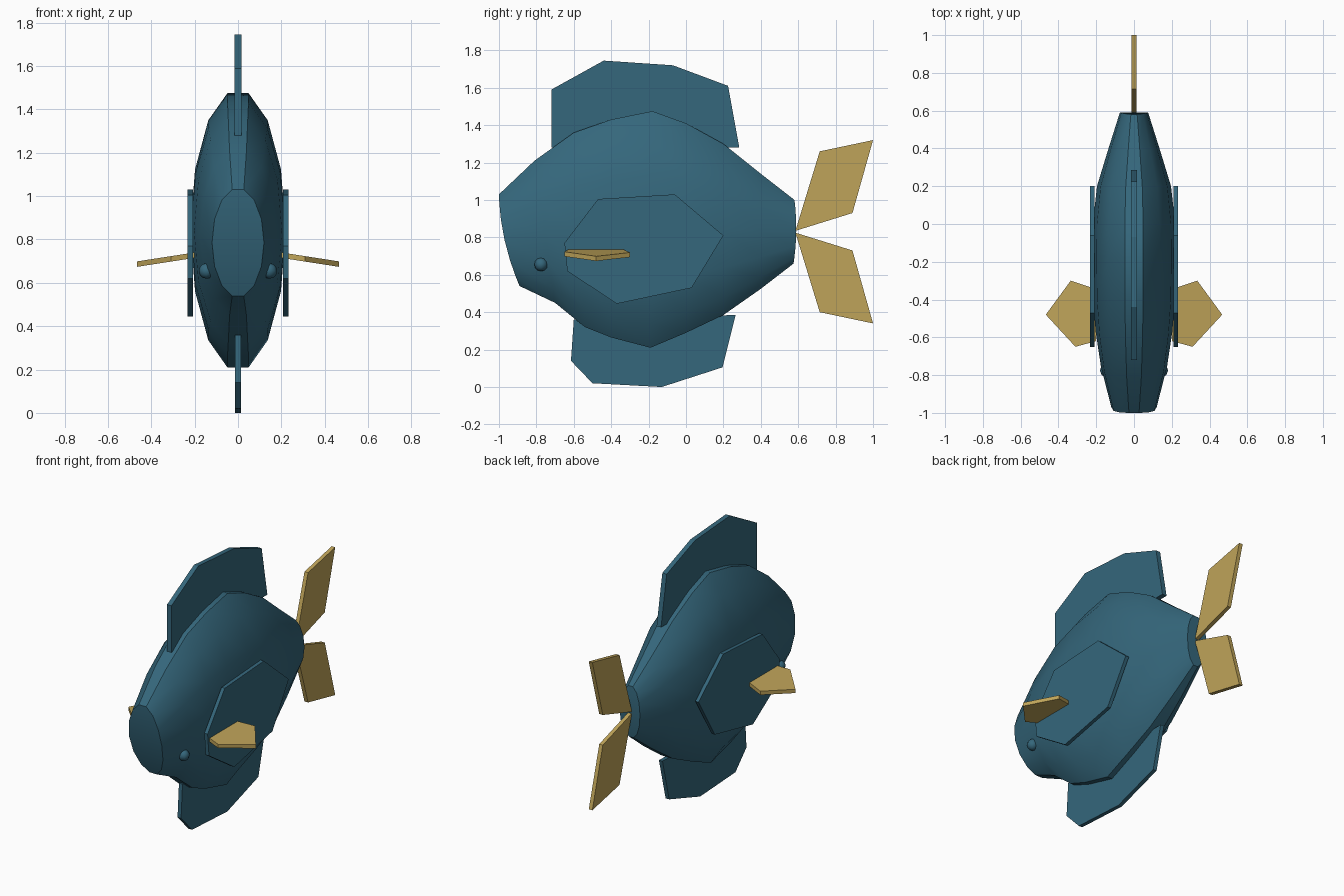
import bpy, bmesh, math
from mathutils import Vector

if "Cube" in bpy.data.objects:
    bpy.data.objects.remove(bpy.data.objects["Cube"])


def material(name, rgb):
    m = bpy.data.materials.new(name)
    m.diffuse_color = (*rgb, 1)
    m.use_nodes = True
    m.node_tree.nodes["Principled BSDF"].inputs["Base Color"].default_value = m.diffuse_color
    return m


BLUE = material("deep_teal", (0.035, 0.135, 0.20))
GOLD = material("dull_gold", (0.52, 0.37, 0.10))


def finish(name, bm, mat, smooth=None):
    bmesh.ops.recalc_face_normals(bm, faces=bm.faces)
    me = bpy.data.meshes.new(name)
    bm.to_mesh(me)
    bm.free()
    me.materials.append(mat)
    ob = bpy.data.objects.new(name, me)
    bpy.context.collection.objects.link(ob)
    if smooth:
        bpy.ops.object.select_all(action='DESELECT')
        ob.select_set(True)
        bpy.context.view_layer.objects.active = ob
        bpy.ops.object.shade_smooth_by_angle(angle=math.radians(smooth))
    return ob


def slab(name, points, offset, mat):
    """Closed plate: outline of 3D points extruded by offset."""
    bm = bmesh.new()
    face = bm.faces.new([bm.verts.new(p) for p in points])
    ext = bmesh.ops.extrude_face_region(bm, geom=[face])
    new = [v for v in ext["geom"] if isinstance(v, bmesh.types.BMVert)]
    bmesh.ops.translate(bm, verts=new, vec=Vector(offset))
    return finish(name, bm, mat)


def side_plate(name, outline, x0, x1, mat):
    return slab(name, [(x0, y, z) for y, z in outline], (x1 - x0, 0, 0), mat)


# Body: 14-sided rings (y top, z top, y bottom, z bottom, half width)
SIDES = 14
rings = [(-1.0, 1.03, -.89, .54, .12), (-.81, 1.21, -.70, .45, .175),
         (-.60, 1.36, -.54, .32, .203), (-.40, 1.43, -.40, .265, .217),
         (-.18, 1.475, -.19, .21, .22), (0, 1.41, 0, .29, .218),
         (.20, 1.30, .20, .385, .196), (.40, 1.14, .40, .525, .135),
         (.58, 1.00, .575, .66, .075)]
bm = bmesh.new()
loops = []
for i, (yt, zt, yb, zb, w) in enumerate(rings):
    loop = []
    for k in range(SIDES):
        a = 2 * math.pi * (k + .5) / SIDES
        t = math.cos(a) / math.cos(math.pi / SIDES)
        bow = (1 - t * t) * (-.025 if i == 0 else .012 if i == len(rings) - 1 else 0)
        loop.append(bm.verts.new((w * math.sin(a),
                                  (yt + yb) / 2 + t * (yt - yb) / 2 + bow,
                                  (zt + zb) / 2 + t * (zt - zb) / 2)))
    loops.append(loop)
for a, b in zip(loops, loops[1:]):
    for k in range(SIDES):
        n = (k + 1) % SIDES
        bm.faces.new((a[k], a[n], b[n], b[k]))
# End caps run in strips from side to side
for loop in (loops[0], loops[-1]):
    for k in range(SIDES // 2 - 1):
        bm.faces.new((loop[k], loop[k + 1], loop[SIDES - 2 - k], loop[SIDES - 1 - k]))
finish("body", bm, BLUE, 35)

# Back and belly fins
side_plate("back_fin", [(-.72, 1.28), (-.72, 1.59), (-.44, 1.745), (-.07, 1.72),
                        (.225, 1.61), (.285, 1.28)], -.016, .016, BLUE)
side_plate("belly_fin", [(-.60, .36), (-.615, .14), (-.50, .02), (-.13, 0),
                         (.195, .105), (.265, .385)], -.013, .013, BLUE)

# Tail fins
side_plate("upper_tail_fin", [(.585, .835), (.715, 1.26), (1, 1.32), (.89, .93)],
           -.013, .013, GOLD)
side_plate("lower_tail_fin", [(.585, .825), (.715, .40), (1, .34), (.89, .73)],
           -.013, .013, GOLD)

# Paired flank plates, side fins and eyes
flank = [(-.65, .77), (-.47, 1.005), (-.06, 1.03), (.20, .81),
         (.03, .53), (-.37, .445), (-.635, .62)]
fin = [(.20, -.345), (.335, -.30), (.467, -.48), (.31, -.65), (.20, -.62)]
for side, s in (("right", 1), ("left", -1)):
    side_plate(side + "_flank_plate", flank, s * .208, s * .232, BLUE)
    slab(side + "_side_fin", [(s * x, y, .727 - (x - .22) * .155) for x, y in fin],
         (0, 0, -.025), GOLD) .location.z = .01
    bm = bmesh.new()
    bmesh.ops.create_uvsphere(bm, u_segments=8, v_segments=6, radius=.036)
    bmesh.ops.translate(bm, verts=bm.verts, vec=(s * .145, -.775, .655))
    finish(side + "_eye", bm, BLUE, 60)
